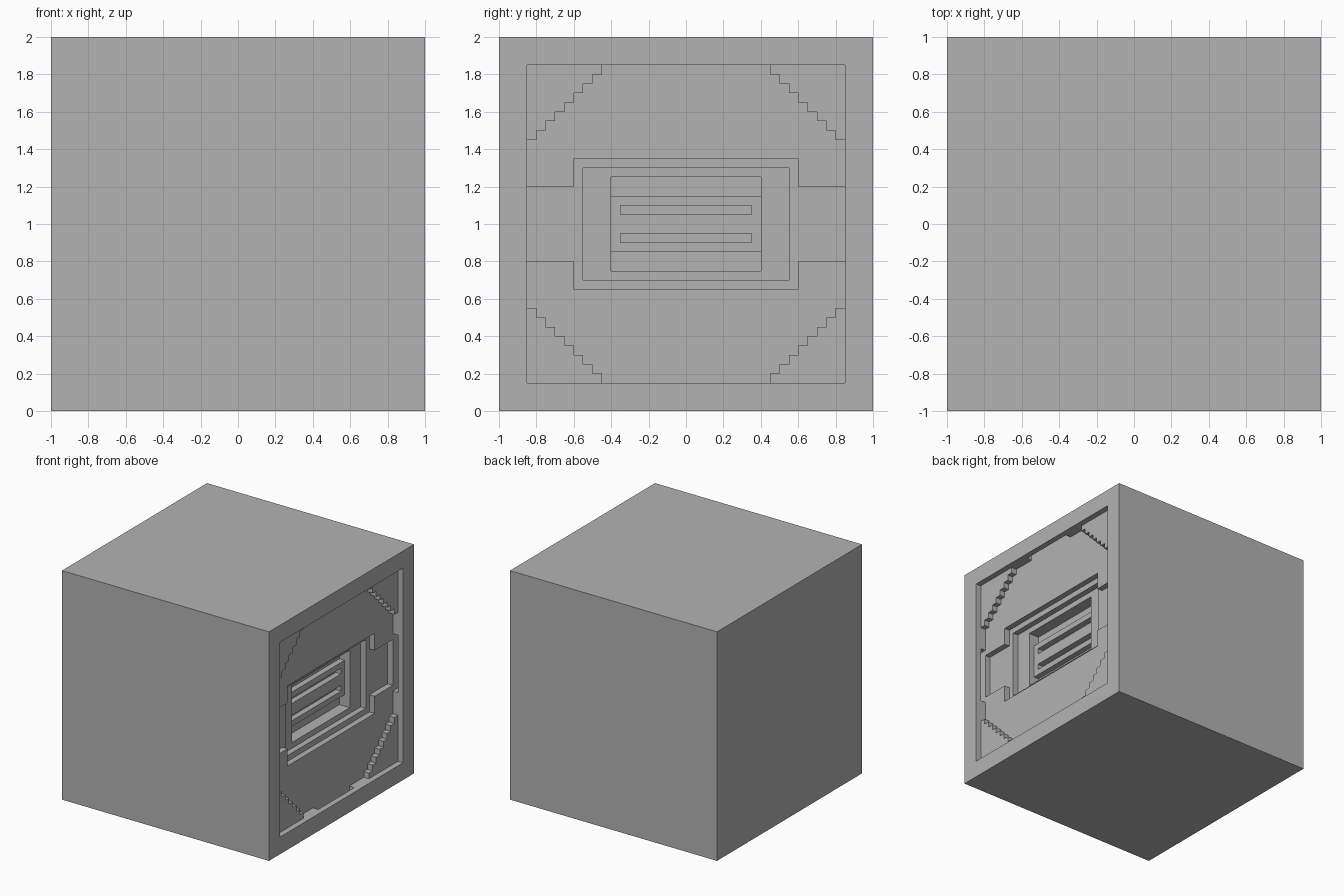
import bpy, bmesh

cube = bpy.data.objects.get("Cube")
if cube:
    bpy.data.objects.remove(cube, do_unlink=True)

grey = bpy.data.materials.new("plain_grey")
grey.use_nodes = True
grey.diffuse_color = (0.45, 0.45, 0.45, 1)
grey.node_tree.nodes["Principled BSDF"].inputs["Base Color"].default_value = (0.45, 0.45, 0.45, 1)


def prism(name, profile, back, front):
    """Extrude a (y, z) outline, with z measured from the block centre, along x."""
    bm = bmesh.new()
    base = bm.faces.new([bm.verts.new((back, y, z + 1)) for y, z in profile])
    new = bmesh.ops.extrude_face_region(bm, geom=[base])["geom"]
    verts = [v for v in new if isinstance(v, bmesh.types.BMVert)]
    bmesh.ops.translate(bm, verts=verts, vec=(front - back, 0, 0))
    bmesh.ops.recalc_face_normals(bm, faces=bm.faces)
    mesh = bpy.data.meshes.new(name)
    bm.to_mesh(mesh)
    bm.free()
    mesh.materials.append(grey)
    obj = bpy.data.objects.new(name, mesh)
    bpy.context.collection.objects.link(obj)
    return obj


def rect(y0, y1, z0, z1):
    return [(y0, z0), (y1, z0), (y1, z1), (y0, z1)]


def centred(half_y, half_z):
    return rect(-half_y, half_y, -half_z, half_z)


def mirrored(quarter):
    """Complete an outline from its +y +z quarter, listed from top to side."""
    right = quarter + [(y, -z) for y, z in reversed(quarter)]
    return right + [(-y, z) for y, z in reversed(right)]


def cut(target, profile, depth, front=1.1):
    cutter = prism("cutter", profile, 1 - depth, front)
    cutter.hide_render = True
    mod = target.modifiers.new("cut", "BOOLEAN")
    mod.operation = "DIFFERENCE"
    mod.solver = "EXACT"
    mod.object = cutter
    graph = bpy.context.evaluated_depsgraph_get()
    mesh = bpy.data.meshes.new_from_object(target.evaluated_get(graph))
    target.modifiers.clear()
    target.data = mesh
    bpy.data.objects.remove(cutter, do_unlink=True)


block = prism("block", centred(1, 1), -1, 1)

# Square panel recess, then the deeper field with stepped corners
cut(block, centred(0.85, 0.85), 0.05)
stairs = []
for k in range(8):
    y, z = 0.45 + 0.05 * k, 0.85 - 0.05 * k
    stairs += [(y, z), (y, z - 0.05)]
stairs.append((0.85, 0.45))
cut(block, mirrored(stairs), 0.10)

# Undercut slots in the four panel walls
for s in (-1, 1):
    a, b = sorted((s * 0.8, s * 0.95))
    cut(block, rect(a, b, -0.25, 0.25), 0.10, front=0.95)
    cut(block, rect(-0.25, 0.25, a, b), 0.10, front=0.95)

# Central recess with side arms, stepping down to the slatted opening
cut(block, mirrored([(0.6, 0.35), (0.6, 0.2), (0.85, 0.2)]), 0.15)
cut(block, centred(0.55, 0.3), 0.20)
cut(block, centred(0.4, 0.25), 0.25)

# Grooves above and below the raised slats, and the two slots between them
for s in (-1, 1):
    a, b = sorted((s * 0.15, s * 0.25))
    cut(block, rect(-0.4, 0.4, a, b), 0.30)
for z in (-0.1, 0.05):
    cut(block, rect(-0.35, 0.35, z, z + 0.05), 0.30)
